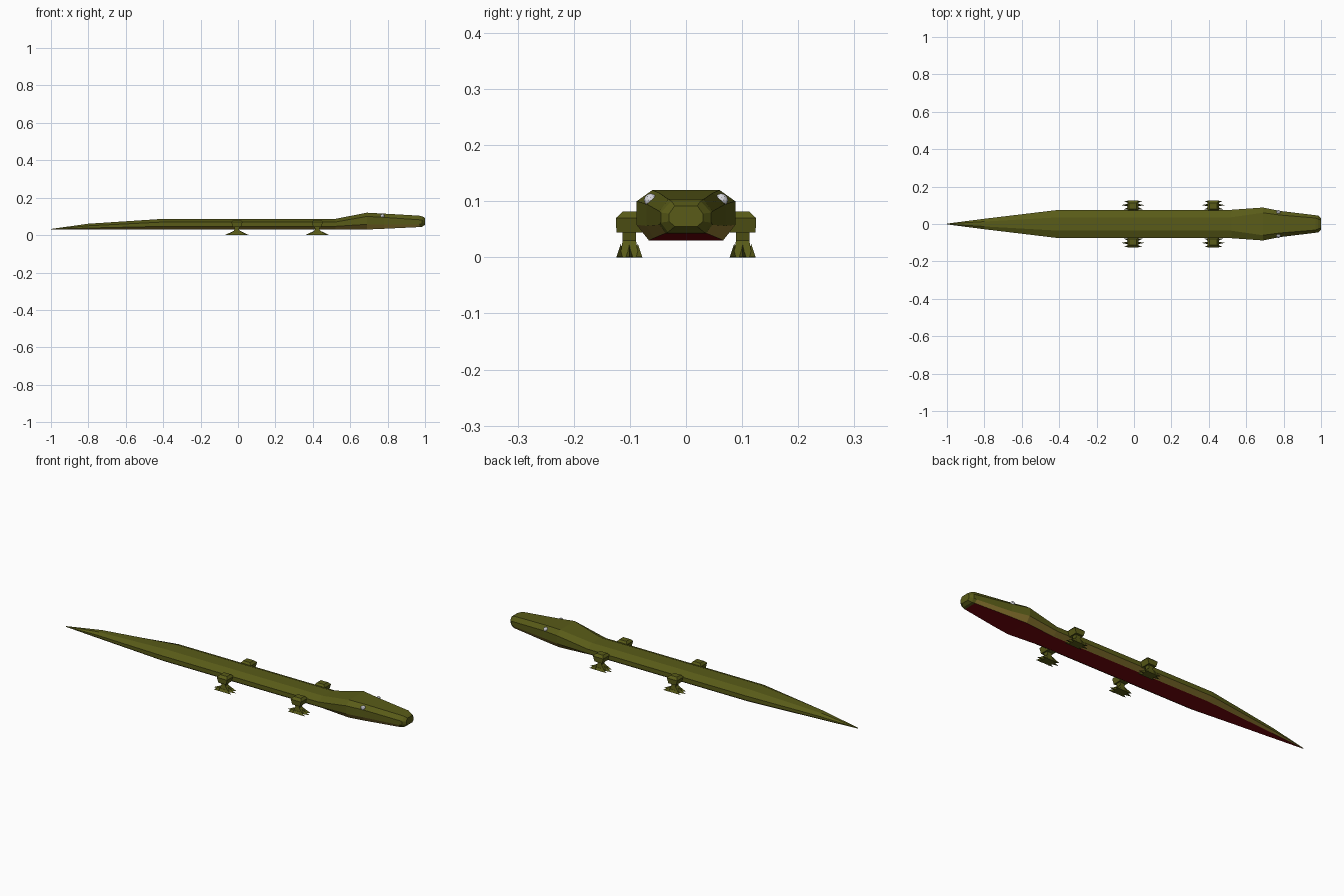
import bpy, bmesh
from mathutils import Vector

if "Cube" in bpy.data.objects:
    bpy.data.objects.remove(bpy.data.objects["Cube"])


def material(name, rgb):
    m = bpy.data.materials.new(name)
    m.diffuse_color = (*rgb, 1)
    m.use_nodes = True
    m.node_tree.nodes["Principled BSDF"].inputs["Base Color"].default_value = m.diffuse_color
    return m


GREEN = material("green_skin", (0.10, 0.105, 0.009))
TAN = material("tan_flank", (0.27, 0.19, 0.03))
RED = material("red_belly", (0.18, 0.002, 0.004))
WHITE = material("eye_white", (0.7, 0.7, 0.75))


def finish(bm, name, mats):
    bmesh.ops.recalc_face_normals(bm, faces=bm.faces)
    me = bpy.data.meshes.new(name)
    bm.to_mesh(me)
    bm.free()
    for m in mats:
        me.materials.append(m)
    ob = bpy.data.objects.new(name, me)
    bpy.context.collection.objects.link(ob)
    return ob


def loft(bm, rings, side_mats=None):
    loops = [[bm.verts.new(p) for p in r] for r in rings]
    n = len(loops[0])
    for a, b in zip(loops, loops[1:]):
        for i in range(n):
            j = (i + 1) % n
            f = bm.faces.new((a[i], a[j], b[j], b[i]))
            if side_mats:
                f.material_index = side_mats[i]
    bm.faces.new(loops[0])
    bm.faces.new(loops[-1])


# Body, tail and head: x, half widths (bottom, middle, top), heights (bottom, low, high, top)
sections = [
    (-1.00, .001, .002, .001, .030, .031, .032, .033),
    (-0.80, .018, .028, .013, .030, .038, .050, .061),
    (-0.40, .050, .076, .036, .030, .047, .070, .087),
    (0.52, .050, .076, .036, .030, .047, .070, .087),
    (0.69, .066, .088, .060, .030, .058, .100, .120),
    (0.78, .058, .070, .048, .034, .056, .095, .115),
    (0.97, .036, .047, .032, .043, .058, .082, .104),
    (0.985, .032, .045, .026, .045, .062, .080, .100),
    (1.00, .020, .030, .020, .055, .064, .078, .092),
]
rings = [[(x, -wb, zb), (x, wb, zb), (x, wm, zl), (x, wm, zu),
          (x, wt, zt), (x, -wt, zt), (x, -wm, zu), (x, -wm, zl)]
         for x, wb, wm, wt, zb, zl, zu, zt in sections]
bm = bmesh.new()
loft(bm, rings, [2, 1, 0, 0, 0, 0, 0, 1])
bm.faces.ensure_lookup_table()
for f in bm.faces:
    if f.calc_center_median().x > 0.975:
        f.material_index = 0
finish(bm, "body", [GREEN, TAN, RED])

# Eyes
for side in (-1, 1):
    bm = bmesh.new()
    bmesh.ops.create_icosphere(bm, subdivisions=2, radius=0.012)
    bmesh.ops.translate(bm, verts=bm.verts, vec=(0.772, side * 0.063, 0.102))
    finish(bm, "eye", [WHITE])


def rect(cx, cy, z, hx, hy):
    return [(cx - hx, cy - hy, z), (cx + hx, cy - hy, z),
            (cx + hx, cy + hy, z), (cx - hx, cy + hy, z)]


# Legs: chamfered shoulder block, narrow ankle, flared foot with pointed toes
def leg(name, cx, side):
    bm = bmesh.new()
    cy = side * 0.101
    loft(bm, [rect(cx, cy, .010, .028, .015), rect(cx, cy, .030, .011, .012),
              rect(cx, cy, .044, .015, .012)])
    loft(bm, [rect(cx, side * .098, .044, .022, .026), rect(cx, side * .098, .070, .030, .027),
              rect(cx, side * .096, .082, .020, .016)])
    loft(bm, [rect(cx, cy, 0, .030, .022), rect(cx, cy, .012, .026, .016)])
    toes = [(.063, 0), (.052, .019), (.052, -.019), (-.063, 0), (-.048, .019), (-.048, -.019)]
    for dx, dy in toes:
        s = 1 if dx > 0 else -1
        base = [bm.verts.new((cx + s * bx, cy + dy * .8 + by, bz))
                for bx, by, bz in ((.020, -.008, 0), (.020, .008, 0), (.014, 0, .024))]
        tip = bm.verts.new((cx + dx, cy + dy * 1.2, .001))
        bm.faces.new(base)
        for i in range(3):
            bm.faces.new((base[i], base[(i + 1) % 3], tip))
    finish(bm, name, [GREEN])


for side in (-1, 1):
    leg("front_leg", 0.424, side)
    leg("back_leg", -0.006, side)
